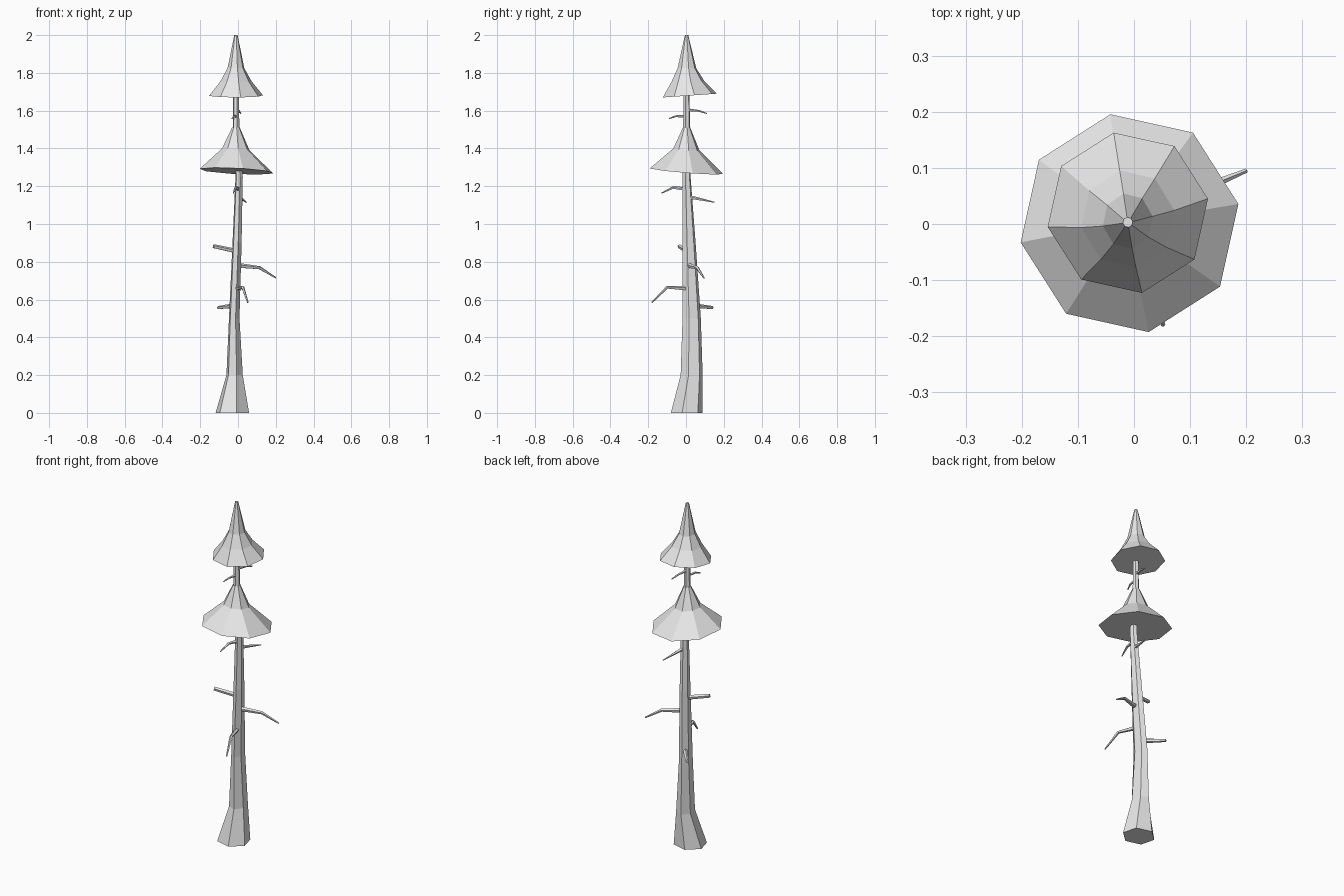
import bpy
import bmesh
from math import cos, sin, radians, pi
from mathutils import Vector

cube = bpy.data.objects.get("Cube")
if cube:
    bpy.data.objects.remove(cube, do_unlink=True)

# One plain grey for the whole tree
grey = bpy.data.materials.new("pale_grey")
grey.use_nodes = True
grey.diffuse_color = (0.8, 0.8, 0.8, 1)
bsdf = next(n for n in grey.node_tree.nodes if n.type == 'BSDF_PRINCIPLED')
bsdf.inputs["Base Color"].default_value = (0.8, 0.8, 0.8, 1)


def loft(name, rings):
    """Skin a list of equal-sized point rings and cap both ends."""
    bm = bmesh.new()
    loops = [[bm.verts.new(p) for p in ring] for ring in rings]
    n = len(loops[0])
    for a, b in zip(loops, loops[1:]):
        for i in range(n):
            j = (i + 1) % n
            bm.faces.new((a[i], a[j], b[j], b[i]))
    bm.faces.new(loops[0][::-1])
    bm.faces.new(loops[-1])
    bmesh.ops.recalc_face_normals(bm, faces=bm.faces)
    mesh = bpy.data.meshes.new(name)
    bm.to_mesh(mesh)
    bm.free()
    mesh.materials.append(grey)
    obj = bpy.data.objects.new(name, mesh)
    bpy.context.collection.objects.link(obj)
    return obj


def flat_ring(sides, turn, x, y, z, rx, ry, tilt=(0, 0)):
    """Level ring of points, optionally leaning by a slope in x and y."""
    pts = []
    for i in range(sides):
        a = radians(turn) + 2 * pi * i / sides
        dx, dy = rx * cos(a), ry * sin(a)
        pts.append(Vector((x + dx, y + dy, z + tilt[0] * dx + tilt[1] * dy)))
    return pts


def branch(name, radius, tip, path):
    """Tapered, bent twig following a path."""
    path = [Vector(p) for p in path]
    rings = []
    for k, p in enumerate(path):
        d = (path[min(k + 1, len(path) - 1)] - path[max(k - 1, 0)]).normalized()
        side = d.cross(Vector((0, 0, 1))).normalized()
        up = side.cross(d)
        r = radius + (tip - radius) * k / (len(path) - 1)
        rings.append([p + r * (side * cos(a) + up * sin(a))
                      for a in (2 * pi * i / 5 + pi / 2 for i in range(5))])
    loft(name, rings)


# Trunk: flared hexagonal base, gently bending to the top
trunk = [(-0.03, 0.003, 0, 0.092, 0.086), (-0.018, 0.03, 0.2, 0.045, 0.06),
         (-0.02, 0.03, 0.5, 0.029, 0.05), (-0.005, 0.016, 0.9, 0.025, 0.036),
         (0.006, 0.003, 1.25, 0.02, 0.022), (-0.01, 0.003, 1.5, 0.018, 0.019),
         (-0.01, 0.003, 1.75, 0.015, 0.015)]
loft("trunk", [flat_ring(6, 44, *t) for t in trunk])

# Lower canopy: wide eight-sided skirt, tilted rim
loft("lower_canopy", [
    flat_ring(8, 10, -0.008, 0.0015, 1.28, 0.197, 0.197, (-0.05, -0.08)),
    flat_ring(8, 10, -0.012, 0.002, 1.395, 0.074, 0.07, (-0.05, -0.08)),
    flat_ring(8, 10, -0.011, 0.003, 1.51, 0.021, 0.02)])

# Upper canopy: narrower bell running up to the tip
loft("upper_canopy", [
    flat_ring(8, 10, -0.011, 0.02, 1.68, 0.145, 0.145, (0, 0.07)),
    flat_ring(8, 10, -0.011, 0.009, 1.755, 0.084, 0.088, (0, 0.05)),
    flat_ring(8, 10, -0.011, 0.005, 1.825, 0.045, 0.05),
    flat_ring(8, 10, -0.011, 0.003, 2.0, 0.009, 0.009)])

# Bare branches along the trunk
branch("left_branch", 0.014, 0.004,
       [(0, 0.015, 0.78), (0.115, 0.06, 0.768), (0.2, 0.095, 0.715)])
branch("right_stub", 0.013, 0.011,
       [(-0.005, 0.01, 0.855), (-0.13, -0.035, 0.882)])
branch("front_branch", 0.013, 0.004,
       [(-0.01, 0.01, 0.658), (0.025, -0.1, 0.665), (0.052, -0.18, 0.585)])
branch("back_stub", 0.013, 0.009,
       [(-0.03, 0.05, 0.566), (-0.105, 0.14, 0.557)])
branch("high_front_branch", 0.011, 0.003,
       [(0.005, 0, 1.185), (-0.012, -0.07, 1.192), (-0.025, -0.13, 1.163)])
branch("high_back_branch", 0.011, 0.003,
       [(0.005, 0.005, 1.145), (0.025, 0.08, 1.13), (0.045, 0.15, 1.115)])
branch("top_front_twig", 0.008, 0.003,
       [(-0.01, 0, 1.57), (-0.02, -0.055, 1.57), (-0.032, -0.09, 1.558)])
branch("top_back_twig", 0.008, 0.003,
       [(-0.01, 0.003, 1.605), (0.005, 0.07, 1.598), (0.015, 0.11, 1.585)])
